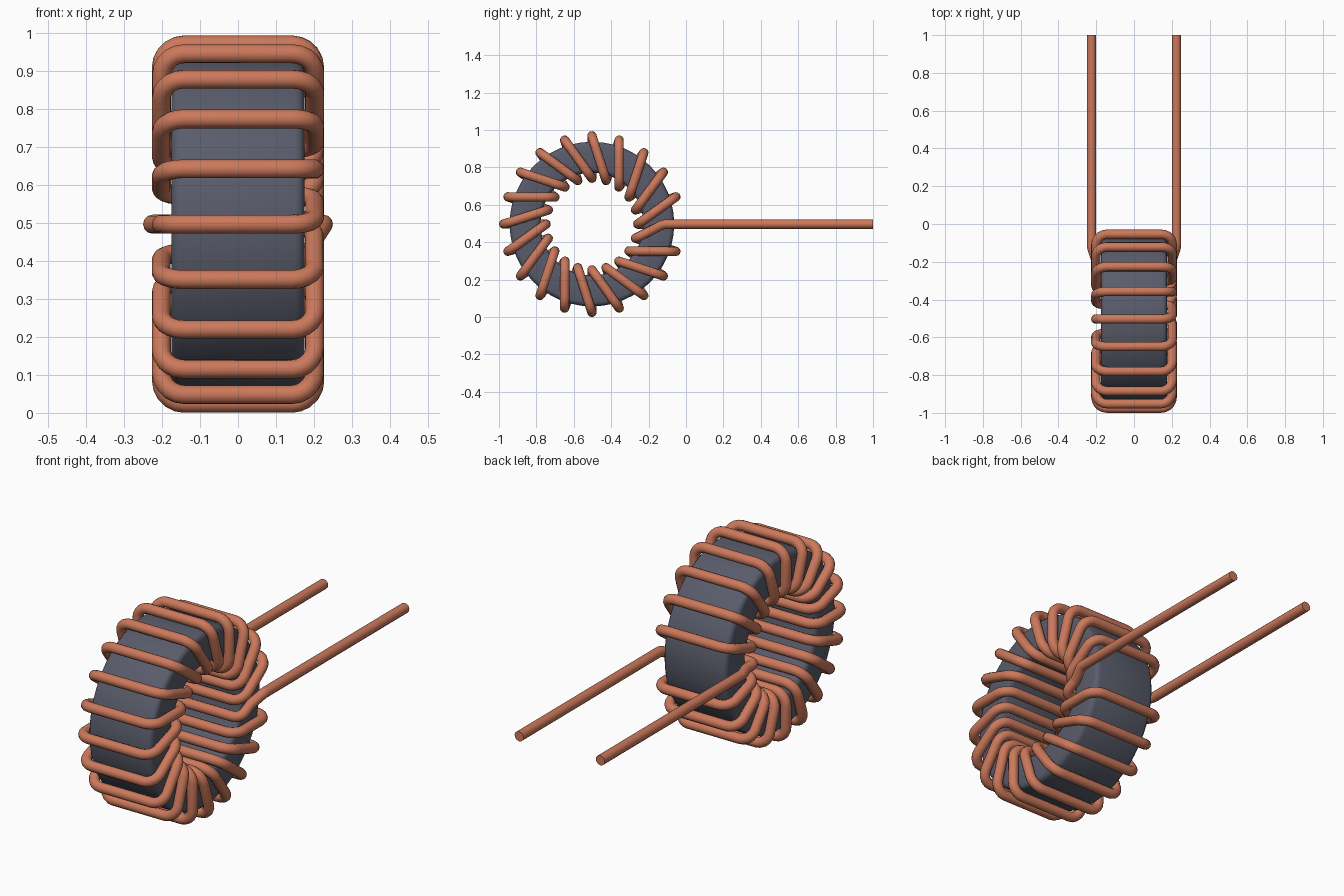
import bpy, bmesh, math
from mathutils import Vector, Matrix

if "Cube" in bpy.data.objects:
    bpy.data.objects.remove(bpy.data.objects["Cube"])

CENTRE = Vector((0, -0.503, 0.497))   # middle of the ring, axis along x
CORE_IN, CORE_OUT, CORE_HALF = 0.275, 0.44, 0.175
WIRE_IN, WIRE_OUT, WIRE_HALF, WIRE_R = 0.245, 0.472, 0.202, 0.025
SLOTS = 20
STEP = 2 * math.pi / SLOTS


def material(name, rgb, rough):
    m = bpy.data.materials.new(name)
    m.use_nodes = True
    m.diffuse_color = (*rgb, 1)
    bsdf = m.node_tree.nodes["Principled BSDF"]
    bsdf.inputs["Base Color"].default_value = (*rgb, 1)
    bsdf.inputs["Roughness"].default_value = rough
    return m


def ring_point(x, radius, angle):
    return CENTRE + Vector((x, radius * math.cos(angle), radius * math.sin(angle)))


def fillet(points, radius, steps=5):
    """Round every inner corner of a 3D polyline."""
    out = [points[0]]
    for a, p, b in zip(points, points[1:], points[2:]):
        u, v = (a - p), (b - p)
        half = u.angle(v) / 2
        cut = min(radius / math.tan(half), u.length * 0.45, v.length * 0.45)
        u.normalize()
        v.normalize()
        r = cut * math.tan(half)
        mid = p + (u + v).normalized() * (cut / math.cos(half))
        start, end = p + u * cut - mid, p + v * cut - mid
        sweep = math.pi - 2 * half
        axis = start.cross(end).normalized()
        for i in range(steps + 1):
            out.append(mid + Matrix.Rotation(sweep * i / steps, 3, axis) @ start)
    out.append(points[-1])
    return out


def finish(obj, mat):
    obj.data.materials.clear()
    obj.data.materials.append(mat)
    bpy.ops.object.select_all(action='DESELECT')
    obj.select_set(True)
    bpy.context.view_layer.objects.active = obj
    bpy.ops.object.shade_smooth_by_angle(angle=math.radians(35))


copper = material("copper", (0.60, 0.19, 0.105), 0.5)
ferrite = material("dark grey ferrite", (0.10, 0.107, 0.145), 0.6)

# Core: rounded rectangle spun around the x axis
bevel, mid_r = 0.025, (CORE_IN + CORE_OUT) / 2
half_r = (CORE_OUT - CORE_IN) / 2
bm = bmesh.new()
profile = []
for corner, (sx, sr) in enumerate([(1, 1), (-1, 1), (-1, -1), (1, -1)]):
    for i in range(4):
        a = math.pi / 2 * (corner + i / 3)
        x = sx * (CORE_HALF - bevel) + bevel * math.cos(a)
        r = mid_r + sr * (half_r - bevel) + bevel * math.sin(a)
        profile.append(bm.verts.new(ring_point(x, r, 0)))
edges = [bm.edges.new((profile[i - 1], profile[i])) for i in range(len(profile))]
bmesh.ops.spin(bm, geom=profile + edges, cent=CENTRE, axis=(1, 0, 0),
               angle=2 * math.pi, steps=48, use_merge=True)
bmesh.ops.remove_doubles(bm, verts=bm.verts[:], dist=1e-5)
bmesh.ops.recalc_face_normals(bm, faces=bm.faces[:])
mesh = bpy.data.meshes.new("ring_core")
bm.to_mesh(mesh)
bm.free()
core = bpy.data.objects.new("ring_core", mesh)
bpy.context.collection.objects.link(core)
finish(core, ferrite)

# Winding path: right lead, 19 outer turns, left lead
z = CENTRE.z
path = [Vector((-0.225, 1, z)), Vector((-0.225, -0.12, z)), Vector((-WIRE_HALF, -0.19, z))]
for k in range(SLOTS):
    a = k * STEP
    if k:
        path += [ring_point(WIRE_HALF, WIRE_OUT, a), ring_point(-WIRE_HALF, WIRE_OUT, a)]
    path += [ring_point(-WIRE_HALF, WIRE_IN, a), ring_point(WIRE_HALF, WIRE_IN, a)]
path += [Vector((WIRE_HALF, -0.19, z - 0.036)), Vector((0.225, -0.12, z)), Vector((0.225, 1, z))]
path = fillet(path, 0.06)

# Wire: one round tube swept along the path
curve = bpy.data.curves.new("wire_winding", 'CURVE')
curve.dimensions = '3D'
curve.bevel_depth = WIRE_R
curve.bevel_resolution = 4
curve.use_fill_caps = True
spline = curve.splines.new('POLY')
spline.points.add(len(path) - 1)
for point, co in zip(spline.points, path):
    point.co = (*co, 1)
wire = bpy.data.objects.new("wire_winding", curve)
bpy.context.collection.objects.link(wire)
bpy.ops.object.select_all(action='DESELECT')
wire.select_set(True)
bpy.context.view_layer.objects.active = wire
bpy.ops.object.convert(target='MESH')
finish(bpy.context.view_layer.objects.active, copper)
